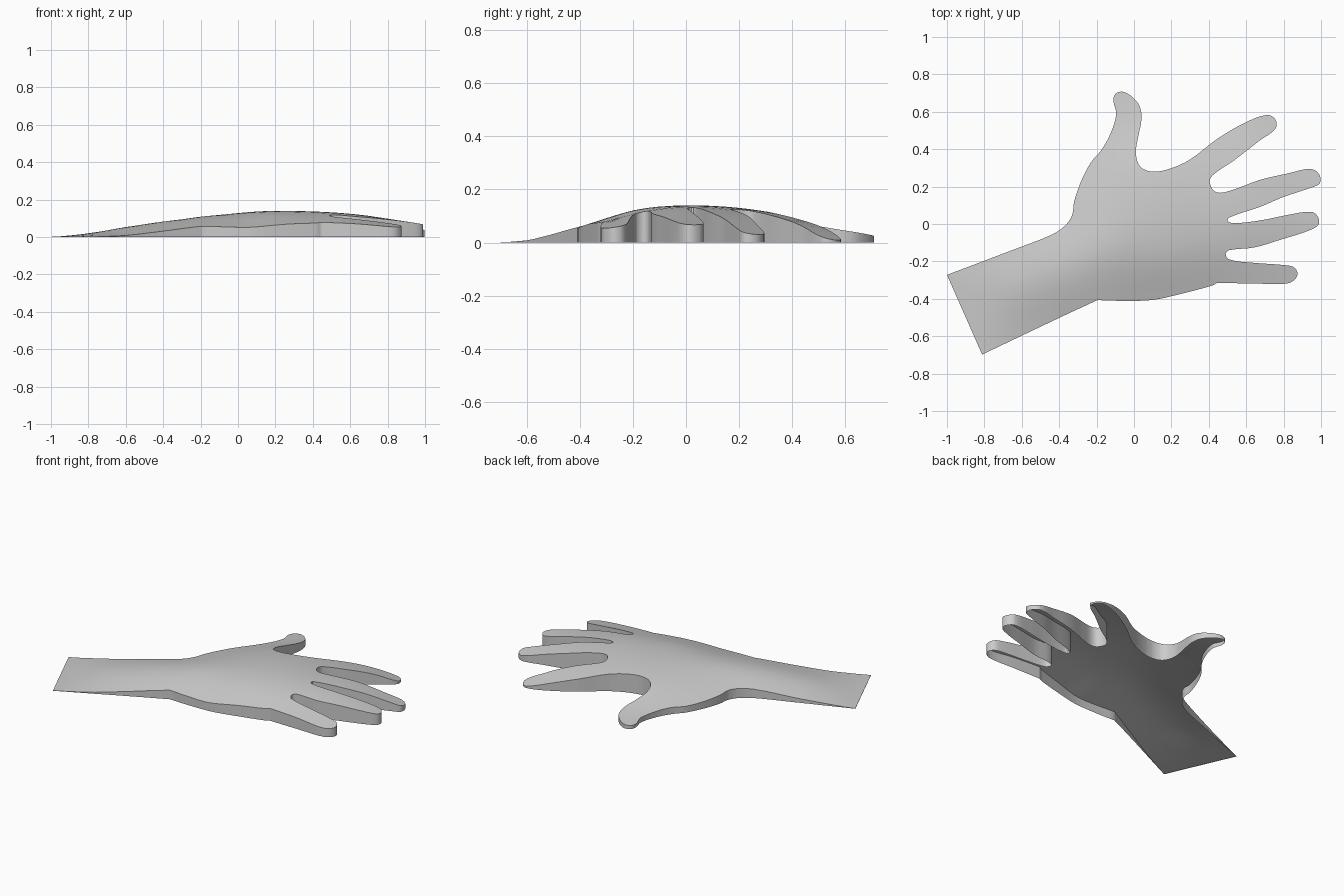
import bpy
import bmesh
import math
from mathutils import Vector

cube = bpy.data.objects.get("Cube")
if cube:
    bpy.data.objects.remove(cube, do_unlink=True)

# Outline of the hand, part by part, running clockwise from the wrist
forearm_inner = [(-1, -.272), (-.665, -.145), (-.435, -.055), (-.365, -.005), (-.33, .05)]
thumb = [(-.32, .12), (-.28, .235), (-.23, .33), (-.175, .395), (-.125, .485),
         (-.095, .59), (-.11, .655), (-.1, .695), (-.06, .707), (-.01, .68),
         (.03, .63), (.04, .56), (.02, .455), (.01, .375), (.035, .305)]
index_finger = [(.1, .28), (.19, .295), (.3, .345), (.445, .455), (.59, .54),
                (.71, .583), (.755, .56), (.757, .51), (.67, .445), (.535, .34),
                (.42, .26), (.405, .22), (.44, .17)]
middle_finger = [(.52, .18), (.67, .235), (.83, .272), (.94, .295), (.987, .27),
                 (.995, .22), (.955, .197), (.8, .145), (.67, .09), (.535, .045)]
ring_finger = [(.5, .02), (.54, .005), (.68, .02), (.83, .05), (.95, .065),
               (.985, .035), (.985, -.005), (.93, -.037), (.78, -.085),
               (.645, -.125), (.51, -.14)]
little_finger = [(.49, -.16), (.51, -.19), (.645, -.208), (.805, -.22), (.86, -.235),
                 (.872, -.28), (.82, -.318), (.645, -.318), (.445, -.315)]
palm_side = [(.415, -.33), (.245, -.375), (.1, -.406), (-.05, -.411), (-.195, -.407)]
forearm_outer = [(-.375, -.49), (-.812, -.698)]

# Heights of the back of the hand at a few spots
heights = [(-1, -.27, 0), (-.91, -.48, .002), (-.81, -.7, 0), (-.66, -.15, .03),
           (-.37, -.01, .06), (-.58, -.59, .01), (-.38, -.49, .035), (-.2, -.4, .06),
           (.05, -.41, .052), (.42, -.33, .075), (.87, -.27, .058), (.98, 0, .07),
           (1, .24, .033), (.75, .55, .013), (.45, .45, .08), (.03, .31, .105),
           (-.07, .7, .025), (-.23, .33, .04), (-.6, -.33, .053), (-.2, -.15, .109),
           (.25, 0, .14), (.5, -.15, .118), (.42, .22, .122), (0, 0, .128),
           (.68, .03, .116), (-.4, -.25, .083), (.2, -.2, .121), (.04, .57, .05),
           (.64, .42, .07), (-.11, .52, .035)]


def smooth_path(points, steps):
    """Rounded path through all points, with tangents scaled to each span."""
    pts = [Vector(p) for p in points]
    last = len(pts) - 1
    tangents = [(pts[min(i + 1, last)] - pts[max(i - 1, 0)]).normalized()
                for i in range(last + 1)]
    path = []
    for i in range(last):
        a, b = pts[i], pts[i + 1]
        span = (b - a).length
        for s in range(steps):
            t = s / steps
            ease = t * t * (3 - 2 * t)
            path.append(a.lerp(b, ease)
                        + tangents[i] * span * t * (1 - t) ** 2
                        - tangents[i + 1] * span * t * t * (1 - t))
    return path + [pts[last]]


def solve(rows):
    """Gauss-Jordan elimination on an augmented matrix."""
    n = len(rows)
    for c in range(n):
        p = max(range(c, n), key=lambda r: abs(rows[r][c]))
        rows[c], rows[p] = rows[p], rows[c]
        pivot = rows[c][c]
        rows[c] = [v / pivot for v in rows[c]]
        for r in range(n):
            if r != c:
                f = rows[r][c]
                rows[r] = [v - f * w for v, w in zip(rows[r], rows[c])]
    return [row[-1] for row in rows]


def bend(x, y):
    """Thin-plate terms for one position."""
    terms = []
    for px, py, _ in heights:
        d = math.hypot(x - px, y - py)
        terms.append(d * d * math.log(d) if d > 1e-9 else 0.0)
    return terms + [1.0, x, y]


def make_surface():
    """Smooth domed surface through the height spots."""
    rows = [bend(x, y) + [z] for x, y, z in heights]
    for k in range(3):
        rows.append([(1.0, p[0], p[1])[k] for p in heights] + [0.0] * 4)
    weights = solve(rows)
    return lambda x, y: max(0.0015, sum(w * t for w, t in zip(weights, bend(x, y))))


skin = bpy.data.materials.new("light_grey")
skin.use_nodes = True
grey = (0.6, 0.6, 0.6, 1)
skin.diffuse_color = grey
skin.node_tree.nodes["Principled BSDF"].inputs["Base Color"].default_value = grey

# Flat silhouette, with crisp corners at the little finger and the wrist
fingers = smooth_path(forearm_inner + thumb + index_finger + middle_finger
                      + ring_finger + little_finger, 4)
side = smooth_path(little_finger[-1:] + palm_side, 4)
arm = smooth_path(palm_side[-1:] + forearm_outer, 4)
bm = bmesh.new()
bm.faces.new([bm.verts.new((p.x, p.y, 0)) for p in fingers + side[1:] + arm[1:]])

# Grid cuts give the back of the hand enough points to curve
for axis in (Vector((1, 0, 0)), Vector((0, 1, 0))):
    for i in range(-19, 20):
        bmesh.ops.bisect_plane(bm, geom=bm.verts[:] + bm.edges[:] + bm.faces[:],
                               plane_co=axis * (i * 0.05 + 0.0013), plane_no=axis)

# Dome the sheet, then drop a wall from its rim; the underside stays open
surface = make_surface()
for v in bm.verts:
    v.co.z = surface(v.co.x, v.co.y)
rim = [e for e in bm.edges if e.is_boundary]
wall = bmesh.ops.extrude_edge_only(bm, edges=rim)
for v in wall["geom"]:
    if isinstance(v, bmesh.types.BMVert):
        v.co.z = 0

# Turn all faces outward
bmesh.ops.recalc_face_normals(bm, faces=bm.faces[:])
bm.normal_update()
if sum(f.normal.z * f.calc_area() for f in bm.faces) < 0:
    bmesh.ops.reverse_faces(bm, faces=bm.faces[:])

mesh = bpy.data.meshes.new("hand_and_forearm")
bm.to_mesh(mesh)
bm.free()
hand = bpy.data.objects.new("hand_and_forearm", mesh)
bpy.context.collection.objects.link(hand)
mesh.materials.append(skin)

bpy.ops.object.select_all(action='DESELECT')
hand.select_set(True)
bpy.context.view_layer.objects.active = hand
bpy.ops.object.shade_smooth_by_angle(angle=math.radians(35))
